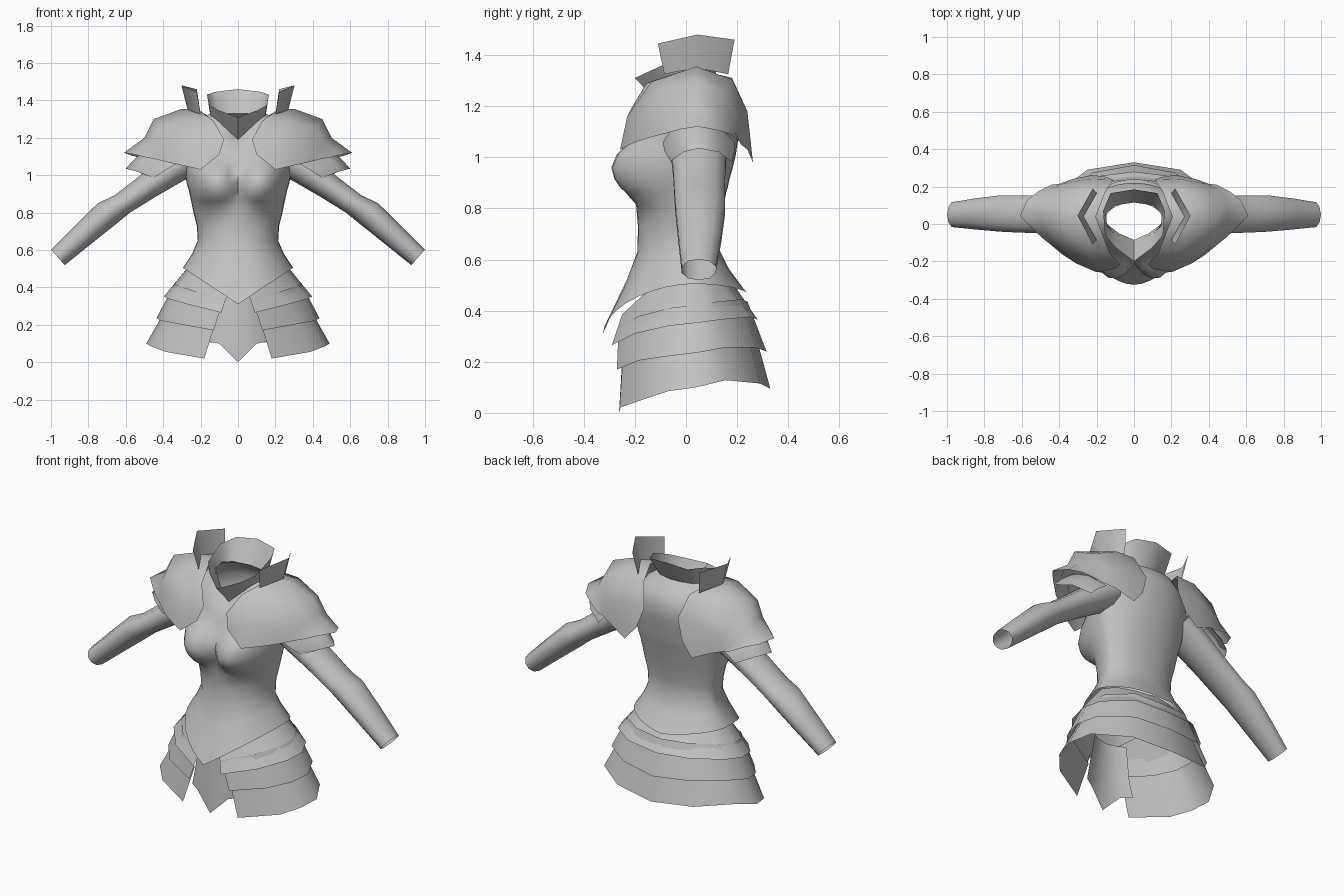
import bpy, math
from mathutils import Vector

steel = bpy.data.materials.new("grey_steel")
steel.diffuse_color = (0.54, 0.54, 0.54, 1)


def sheet(name, rows, closed=False, mirror=True, angle=80):
    """Skin a grid of points into a thin surface, mirrored across x if asked."""
    n = len(rows[0])
    verts = [Vector(p) for r in rows for p in r]
    faces = []
    for i in range(len(rows) - 1):
        for j in range(n if closed else n - 1):
            k = (j + 1) % n
            faces.append((i * n + j, i * n + k, (i + 1) * n + k, (i + 1) * n + j))
    me = bpy.data.meshes.new(name)
    me.from_pydata(verts, [], faces)
    me.materials.append(steel)
    ob = bpy.data.objects.new(name, me)
    bpy.context.collection.objects.link(ob)
    bpy.ops.object.select_all(action='DESELECT')
    ob.select_set(True)
    bpy.context.view_layer.objects.active = ob
    if mirror:
        m = ob.modifiers.new("mirror", 'MIRROR')
        m.merge_threshold = 0.001
        bpy.ops.object.modifier_apply(modifier=m.name)
    bpy.ops.object.shade_smooth_by_angle(angle=math.radians(angle))
    return ob


def ring(hw, yf, yb, zs, zf, zb, p=2.0, cy=0.03, n=36):
    """Horizontal body section whose height dips toward front and back centre."""
    pts = []
    for i in range(n):
        a = 2 * math.pi * i / n
        c, s = math.cos(a), math.sin(a)
        u = math.copysign(abs(c) ** (2 / p), c)
        v = abs(s) ** (2 / p)
        x, front = hw * u, s < 0
        y = cy + v * ((yf if front else yb) - cy)
        z = zs + ((zf if front else zb) - zs) * (1 - abs(u))
        # chest cups
        d = math.hypot((abs(x) - 0.14) / 0.15, (z - 0.955) / 0.145)
        if front and d < 1:
            y -= 0.118 * math.cos(d * math.pi / 2) ** 0.9
        pts.append((x, y, z))
    return pts


# Breastplate body: half width, front y, back y, side z, front z, back z, roundness
body = [
    (.295, -.325, .24, .505, .31, .465, 1.8), (.245, -.235, .17, .58, .51, .56, 1.95),
    (.215, -.19, .13, .65, .63, .64), (.22, -.188, .132, .73, .73, .73),
    (.24, -.195, .147, .81, .81, .81), (.25, -.198, .157, .86, .86, .86),
    (.256, -.2, .164, .885, .885, .885), (.262, -.2, .17, .915, .915, .915),
    (.275, -.2, .183, .96, .96, .96), (.285, -.195, .195, 1.01, 1.01, 1.01),
    (.293, -.19, .2, 1.045, 1.04, 1.045), (.3, -.185, .206, 1.075, 1.07, 1.075),
    (.305, -.172, .216, 1.13, 1.1, 1.14), (.28, -.155, .22, 1.21, 1.13, 1.21),
    (.21, -.125, .19, 1.29, 1.16, 1.28), (.15, -.085, .115, 1.33, 1.19, 1.33, 1.9),
]
sheet("breastplate", [ring(*b) for b in body], closed=True, mirror=False)

# Flared collar, front notch round to the back centre
sheet("collar", [
    [(0, -.085, 1.19), (.08, -.05, 1.25), (.145, .0, 1.31), (.15, .06, 1.33),
     (.1, .1, 1.33), (0, .115, 1.33)],
    [(0, -.2, 1.31), (.1, -.125, 1.345), (.155, -.06, 1.375), (.165, .07, 1.43),
     (.125, .165, 1.445), (0, .185, 1.46)],
], angle=50)

# Sleeves: x, z, radius across, radius in y, centre y
arm = [(.25, 1.1, .095, .118, .05), (.38, 1.01, .08, .113, .05), (.49, .935, .07, .107, .052),
       (.62, .845, .062, .104, .054), (.70, .795, .074, .102, .056),
       (.83, .68, .065, .088, .054), (.963, .56, .055, .07, .05)]
rows = []
for x, z, r, ry, cy in arm:
    rows.append([(x + .66 * r * math.cos(a), cy + ry * math.sin(a), z + .75 * r * math.cos(a))
                 for a in (2 * math.pi * k / 10 for k in range(10))])
sheet("sleeves", rows, closed=True)

# Upper shoulder plates, each row running front to back over the shoulder
sheet("upper_shoulder_plates", [
    [(.1, -.24, 1.11), (.075, -.215, 1.19), (.13, -.155, 1.29), (.205, .04, 1.345),
     (.15, .18, 1.31), (.11, .235, 1.18), (.15, .252, 1.06)],
    [(.2, -.258, 1.03), (.2, -.23, 1.16), (.25, -.135, 1.295), (.3, .04, 1.355),
     (.27, .18, 1.305), (.25, .24, 1.18), (.22, .262, .98)],
    [(.31, -.21, 1.055), (.36, -.165, 1.15), (.42, -.075, 1.25), (.45, .04, 1.3),
     (.42, .15, 1.25), (.38, .215, 1.13), (.33, .24, 1.03)],
    [(.38, -.165, 1.07), (.43, -.11, 1.12), (.47, -.05, 1.175), (.5, .04, 1.2),
     (.49, .13, 1.17), (.45, .185, 1.11), (.4, .215, 1.05)],
    [(.44, -.115, 1.085), (.49, -.075, 1.095), (.55, -.02, 1.11), (.61, .045, 1.12),
     (.57, .13, 1.105), (.51, .175, 1.09), (.44, .21, 1.06)],
])

# Lower shoulder plates
sheet("lower_shoulder_plates", [
    [(.33, -.09, 1.06), (.42, -.05, 1.12), (.46, .04, 1.16), (.43, .13, 1.12), (.35, .19, 1.06)],
    [(.39, -.085, 1.025), (.5, -.035, 1.075), (.55, .045, 1.09), (.5, .135, 1.07), (.41, .19, 1.02)],
    [(.45, -.06, .985), (.54, -.01, 1.02), (.6, .05, 1.035), (.54, .13, 1.02), (.45, .18, .98)],
])

# Upright neck guards
sheet("neck_guards", [
    [(.2, -.085, 1.325), (.27, .04, 1.35), (.2, .165, 1.325)],
    [(.22, -.11, 1.445), (.302, .045, 1.48), (.22, .19, 1.46)],
])

# Overlapping skirt plates, lower edges listed front to back
hip = [(.05, -.25, .385), (.15, -.17, .46), (.225, -.07, .515), (.25, .03, .53),
       (.205, .1, .525), (.12, .155, .51), (0, .185, .505)]
edges = [
    [(.09, -.29, .265), (.27, -.2, .31), (.375, -.07, .34), (.395, .04, .352),
     (.35, .14, .365), (.2, .255, .375), (0, .28, .365)],
    [(.13, -.27, .17), (.32, -.185, .205), (.41, -.07, .222), (.435, .04, .235),
     (.385, .15, .255), (.22, .275, .255), (0, .315, .24)],
    [(.18, -.26, .02), (.385, -.16, .055), (.465, -.07, .085), (.49, .04, .1),
     (.43, .155, .128), (.25, .29, .115), (0, .33, .095)],
]
top = hip
for name, low in zip(("upper", "middle", "lower"), edges):
    sheet(name + "_skirt_plate", [top, low])
    top = [(x * .86, y * (.91 if y < 0 else .86), z + .07) for x, y, z in low]

# Pointed front tail
sheet("front_tail", [
    [(0, -.235, .4), (.06, -.22, .4), (.11, -.195, .4)],
    [(0, -.252, .17), (.08, -.235, .2), (.14, -.205, .2)],
    [(0, -.262, 0), (.1, -.235, .1), (.16, -.2, .11)],
])
